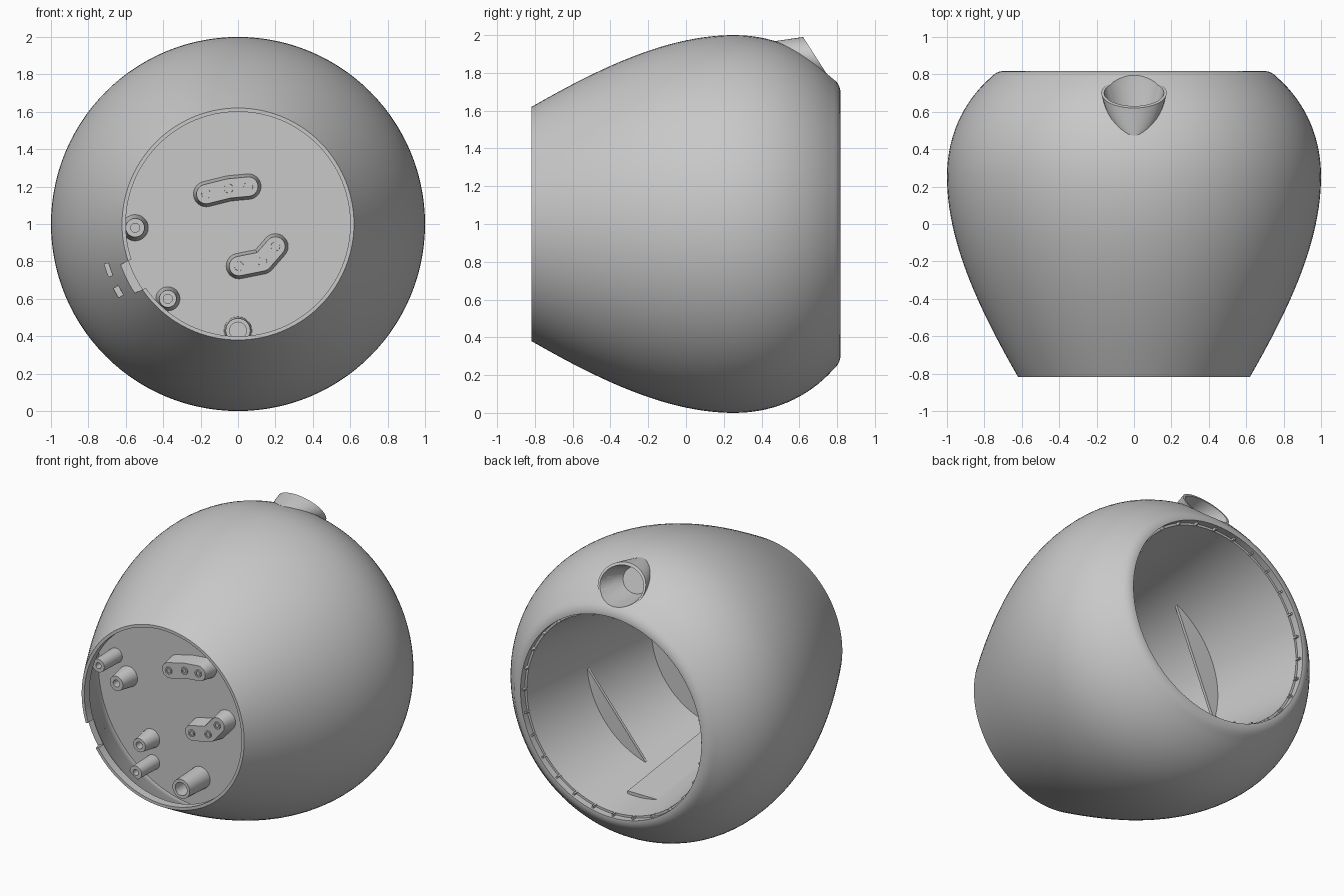
import bpy, bmesh
from math import sin, cos, pi, radians
from mathutils import Vector, Matrix
from mathutils.geometry import interpolate_bezier

if "Cube" in bpy.data.objects:
    bpy.data.objects.remove(bpy.data.objects["Cube"])

grey = bpy.data.materials.new("plain grey")
grey.use_nodes = True
grey.diffuse_color = (0.58, 0.58, 0.58, 1)
grey.node_tree.nodes["Principled BSDF"].inputs["Base Color"].default_value = grey.diffuse_color


def finish(name, bm):
    bmesh.ops.recalc_face_normals(bm, faces=bm.faces)
    mesh = bpy.data.meshes.new(name)
    bm.to_mesh(mesh)
    bm.free()
    mesh.materials.append(grey)
    ob = bpy.data.objects.new(name, mesh)
    bpy.context.collection.objects.link(ob)
    return ob


def smooth(ob, angle=30):
    bpy.ops.object.select_all(action='DESELECT')
    ob.select_set(True)
    bpy.context.view_layer.objects.active = ob
    bpy.ops.object.shade_smooth_by_angle(angle=radians(angle))


def lathe(name, profile, steps, x=0, z=1):
    """Spin (y, radius) points about the y axis through x, z."""
    bm = bmesh.new()
    vs = [bm.verts.new((r, y, 0)) for y, r in profile]
    es = [bm.edges.new(p) for p in zip(vs, vs[1:])]
    bmesh.ops.spin(bm, geom=vs + es, axis=(0, 1, 0), cent=(0, 0, 0),
                   angle=2 * pi, steps=steps, use_duplicate=False)
    bmesh.ops.remove_doubles(bm, verts=bm.verts, dist=0.0002)
    bmesh.ops.translate(bm, vec=(x, 0, z), verts=bm.verts)
    return finish(name, bm)


def hull(name, points):
    bm = bmesh.new()
    for p in points:
        bm.verts.new(p)
    out = bmesh.ops.convex_hull(bm, input=bm.verts)
    bmesh.ops.delete(bm, geom=[v for v in out["geom_interior"] if isinstance(v, bmesh.types.BMVert)], context='VERTS')
    return finish(name, bm)


def box(name, size, loc, turn=0):
    bm = bmesh.new()
    bmesh.ops.create_cube(bm, size=1, matrix=Matrix.Translation(loc)
                          @ Matrix.Rotation(turn, 4, 'Y') @ Matrix.Diagonal((*size, 1)))
    return finish(name, bm)


def loft(name, rings):
    bm = bmesh.new()
    loops = [[bm.verts.new(p) for p in ring] for ring in rings]
    for a, b in zip(loops, loops[1:]):
        for i in range(len(a)):
            j = (i + 1) % len(a)
            bm.faces.new((a[i], a[j], b[j], b[i]))
    bm.faces.new(loops[0])
    bm.faces.new(loops[-1])
    return finish(name, bm)


def cut(ob, cutters):
    bpy.context.view_layer.objects.active = ob
    for c in cutters:
        mod = ob.modifiers.new("cut", 'BOOLEAN')
        mod.operation, mod.solver, mod.object = 'DIFFERENCE', 'EXACT', c
        bpy.ops.object.modifier_apply(modifier=mod.name)


# Egg-shaped shell with a hollow front chamber and a tapered rear bore
def curve(a, b, c, d, n):
    return [tuple(p)[:2] for p in interpolate_bezier(*[Vector(p + (0,)) for p in (a, b, c, d)], n)]


FRONT, PLATE, FLOOR, BACK, WALL = -0.818, -0.41, -0.38, 0.818, 0.045
outer = curve((FRONT, .62), (-.46, .825), (-.1, 1), (.255, 1), 26)
outer += curve((.255, 1), (.48, 1), (.66, .905), (.78, .77), 16)[1:]
outer += curve((.78, .77), (.805, .75), (BACK, .72), (BACK, .7), 5)[1:]
front_wall = [(y, r - WALL) for y, r in outer if -.74 < y < PLATE][::-1]
shell = lathe("shell", [(PLATE, 0), (PLATE, front_wall[0][1])] + front_wall
              + [(-.76, .6), (FRONT, .6)] + outer
              + [(BACK, .69), (.77, .69), (.77, .675), (FLOOR, .53), (FLOOR, 0)], 112)


# Scoop hood on top, with a hollow mouth facing the rear
def mouth_ring(y, z, width, rise, lean):
    return [(width * cos(t), y - lean * sin(t), z + rise * sin(t))
            for t in [2 * pi * i / 40 for i in range(40)]]


rings = []
for i in range(1, 13):
    t = (i / 12) ** 1.5
    s = t ** 0.35
    rings.append(mouth_ring(.47 + .23 * t, 1.968 + .022 * t - .125 * s, .175 * s, .125 * s, .08 * t))
hood = loft("scoop_hood", rings)
pocket = loft("pocket_cutter", [mouth_ring(.85, 1.873, .16, .11, .07),
                                mouth_ring(.7, 1.863, .16, .11, .07),
                                mouth_ring(.54, 1.84, .1, .08, .03)])
cut(hood, [pocket])

# Latch notch and two slots at the front rim
cutters = [pocket]
for angle, radius, y, size in ((206.5, .61, -.84, (.13, .2, .17)),
                               (199.5, .735, -.75, (.022, .4, .07)),
                               (209.5, .735, -.75, (.03, .4, .055))):
    a = radians(angle)
    cutters.append(box("notch_cutter", size, (radius * cos(a), y, 1 + radius * sin(a)), -a))
cut(shell, cutters)
for c in cutters:
    bpy.data.objects.remove(c)
smooth(shell)
smooth(hood, 40)


# Hollow screw bosses on the front plate
def boss(name, x, z, base, top, length, hole):
    y = PLATE - length
    smooth(lathe(name, [(PLATE + .01, base), (y, top), (y, hole), (y + length * .8, hole),
                        (y + length * .8, 0)], 28, x, z))


boss("upper_side_boss", -.55, .98, .072, .05, .13, .024)
boss("lower_side_boss", -.375, .6, .066, .046, .13, .024)
boss("bottom_boss", 0, .43, .075, .066, .21, .045)
boss("upper_wall_boss", -.645, 1.1, .05, .045, .19, .02)
boss("lower_wall_boss", -.36, .44, .05, .045, .19, .02)


# Bracket pads made of rounded bars with screw rings
def bracket(name, spots):
    for n, (p, q) in enumerate(zip(spots, spots[1:])):
        pts = [(x + r * cos(t), y, z + r * sin(t)) for x, z in (p, q)
               for y, r in ((PLATE + .01, .07), (PLATE - .1, .052))
               for t in [2 * pi * i / 24 for i in range(24)]]
        smooth(hull(f"{name}_bar_{n + 1}", pts))
    for n, (x, z) in enumerate(spots):
        boss(f"{name}_ring_{n + 1}", x, z, .03, .024, .108, .014)


bracket("upper_bracket", [(-.17, 1.16), (-.05, 1.19), (.055, 1.2)])
bracket("lower_bracket", [(.005, .775), (.13, .8), (.2, .88)])

# Flat segment webs on the walls of the rear bore
for name, start, sweep, y in (("left_web", -78, 76, .215), ("right_web", 112, 90, .11)):
    hull(name, [(.63 * cos(t), y + d, 1 + .63 * sin(t)) for d in (-.02, 0)
                for t in [radians(start + sweep * i / 16) for i in range(17)]])

# Sloping tray along the bottom of the bore
hull("bore_tray", [(x, y, z - d) for x in (-.18, .06) for y, z in ((.55, .375), (FLOOR, .495))
                   for d in (0, .05)])

# Small ribs around the rear rim
for i in range(28):
    a = 2 * pi * i / 28
    box(f"rim_rib_{i + 1}", (.02, .04, .012), (.683 * cos(a), .78, 1 + .683 * sin(a)), -a)
